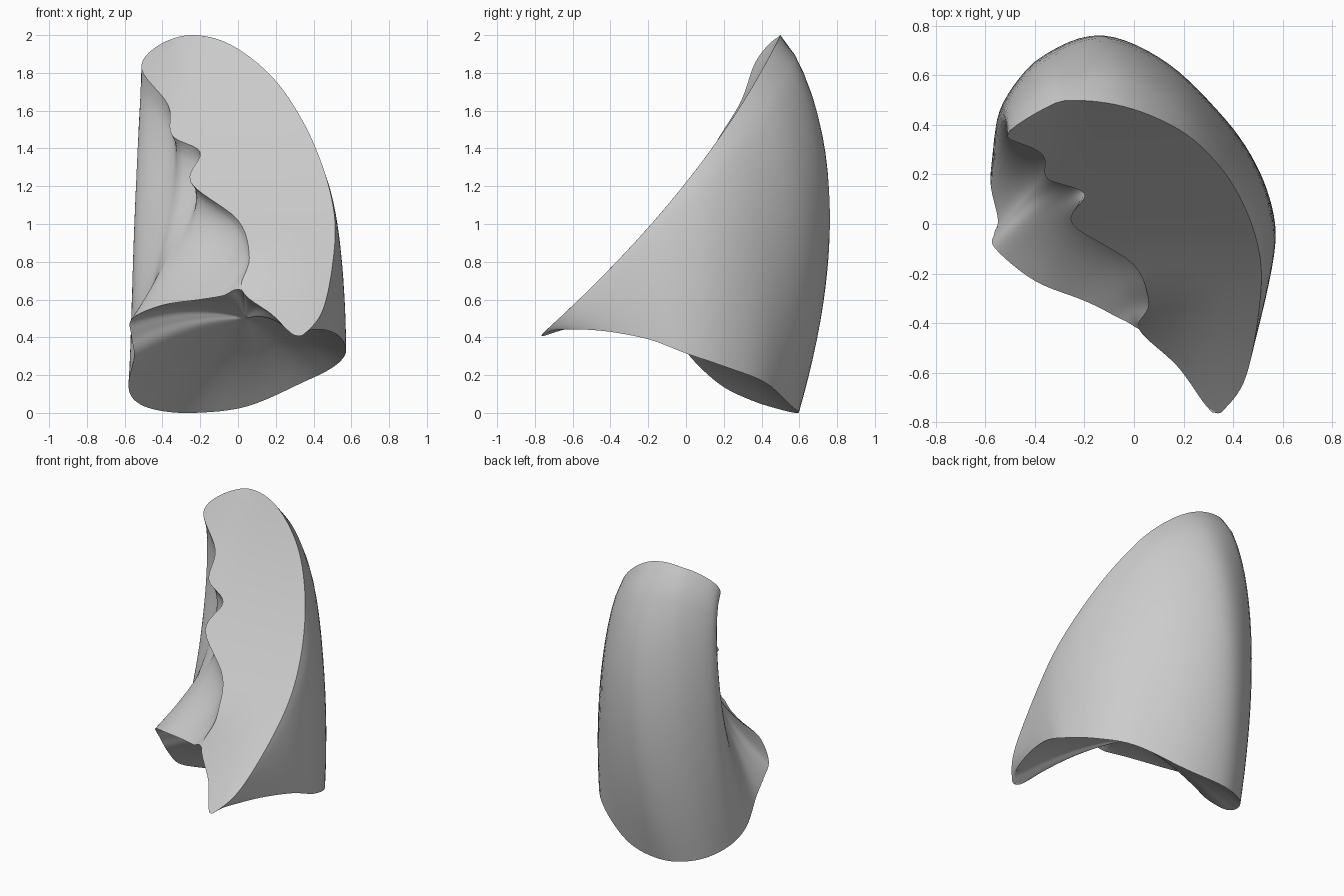
import bpy
import bmesh
from mathutils import Vector

if "Cube" in bpy.data.objects:
    bpy.data.objects.remove(bpy.data.objects["Cube"], do_unlink=True)

STEPS = 6       # spline samples between control points
ROWS = 20       # rows down the outer wall
RINGS = 12      # rings in the hollow base
BASE_CENTRE = Vector((0.04, 0.0, 0.33))
HOLLOW = 0.17   # extra height of the domed hollow

# Edge of the slanted face as (x, z), from the front tip around the outside
face_edge = [
    (0.30, 0.41), (0.375, 0.44), (0.455, 0.56), (0.505, 0.82), (0.51, 1.05),
    (0.45, 1.3), (0.34, 1.55), (0.18, 1.78), (-0.04, 1.95), (-0.25, 2.0),
    (-0.43, 1.94), (-0.51, 1.82), (-0.37, 1.63), (-0.35, 1.47), (-0.2, 1.38),
    (-0.25, 1.22), (0.0, 1.02), (0.06, 0.82), (0.02, 0.65), (0.18, 0.52),
]
# Lower rim, point for point below the face edge
base_rim = [
    (0.30, -0.76, 0.41), (0.39, -0.68, 0.44), (0.48, -0.45, 0.435),
    (0.55, -0.2, 0.39), (0.57, 0.0, 0.315), (0.5, 0.22, 0.24),
    (0.34, 0.42, 0.16), (0.05, 0.56, 0.035), (-0.23, 0.595, 0.0),
    (-0.43, 0.51, 0.015), (-0.545, 0.35, 0.065), (-0.58, 0.18, 0.15),
    (-0.55, 0.02, 0.3), (-0.565, -0.04, 0.41), (-0.56, -0.1, 0.5),
    (-0.4, -0.23, 0.57), (-0.2, -0.31, 0.6), (-0.08, -0.37, 0.62),
    (0.02, -0.43, 0.65), (0.18, -0.6, 0.52),
]
# Sideways swell of the wall halfway down, by control point
swell = {
    3: (0.01, 0), 4: (0.02, 0), 5: (0.04, 0.03), 6: (0.03, 0.09),
    7: (0.02, 0.185), 8: (0, 0.235), 9: (-0.03, 0.18), 10: (-0.04, 0.11),
    11: (0.01, 0.1), 12: (0.06, 0.08), 13: (0.1, 0.09), 14: (0.08, 0.09),
    15: (0.08, 0.12), 16: (0.02, 0.08), 17: (0, 0.03),
}


def face_depth(x, z):
    """Depth y of the gently bowed slanted face."""
    d = z - 1.22
    lower_inner = 1.1 * max(0, 0.35 - x) * max(0, 0.9 - z)
    upper_inner = 0.5 * max(0, -0.3 - x) * max(0, z - 1.3)
    return 0.793 * d - 0.196 * d * d + lower_inner - upper_inner


def smooth_loop(points):
    """Closed Catmull-Rom curve through the points."""
    pts = [Vector(p) for p in points]
    n = len(pts)
    loop = []
    for i in range(n):
        a, b, c, d = (pts[(i + k) % n] for k in (-1, 0, 1, 2))
        for s in range(STEPS):
            t = s / STEPS
            loop.append(0.5 * (2 * b + (c - a) * t
                               + (2 * a - 5 * b + 4 * c - d) * t ** 2
                               + (3 * b - a - 3 * c + d) * t ** 3))
    return loop


def bridge(bm, upper, lower):
    n = len(upper)
    for i in range(n):
        j = (i + 1) % n
        bm.faces.new((upper[i], lower[i], lower[j], upper[j]))


def slice_faces(bm, faces, point, normal):
    """Cut the faces along a plane and return all resulting faces."""
    geom = set(faces)
    for f in faces:
        geom.update(f.edges)
        geom.update(f.verts)
    cut = bmesh.ops.bisect_plane(bm, geom=list(geom), dist=0.0001,
                                 plane_co=point, plane_no=normal)
    new = {f for f in cut["geom"] if isinstance(f, bmesh.types.BMFace)}
    return list(new | {f for f in faces if f.is_valid})


n = len(face_edge)
top = [Vector((p.x, face_depth(p.x, p.z), p.z))
       for p in smooth_loop([(x, 0, z) for x, z in face_edge])]
rim = smooth_loop(base_rim)
bulge = smooth_loop([(*swell.get(i, (0, 0)), 0) for i in range(n)])

# Where the slanted face runs straight into the base, both edges are one
for i in range((n - 2) * STEPS, n * STEPS):
    rim[i] = top[i].copy()
rim[0] = top[0].copy()

bm = bmesh.new()

# Outer wall, lofted from the slanted face down to the rim, fullest high up
rows = []
for r in range(ROWS + 1):
    s = r / ROWS
    q = s ** 0.75
    rows.append([bm.verts.new(a.lerp(b, s) + w * 4 * q * (1 - q))
                 for a, b, w in zip(top, rim, bulge)])
for upper, lower in zip(rows, rows[1:]):
    bridge(bm, upper, lower)

# Hollow domed base
previous = rows[-1]
for r in range(1, RINGS):
    k = 1 - r / RINGS
    lift = Vector((0, 0, HOLLOW * (1 - k * k)))
    ring = [bm.verts.new(BASE_CENTRE.lerp(p, k) + lift) for p in rim]
    bridge(bm, previous, ring)
    previous = ring
centre = bm.verts.new(BASE_CENTRE + Vector((0, 0, HOLLOW)))
for i, v in enumerate(previous):
    bm.faces.new((v, centre, previous[(i + 1) % len(previous)]))

# Slanted face: cut flat into a grid, then bowed into place
for v in rows[0]:
    v.co.y = 0
cap = [bm.faces.new(rows[0])]
for i in range(1, 16):
    cap = slice_faces(bm, cap, (0, 0, 0.413 + 0.1 * i), (0, 0, 1))
for i in range(10):
    cap = slice_faces(bm, cap, (0.1 * i - 0.447, 0, 0), (1, 0, 0))
for v in {v for f in cap for v in f.verts}:
    v.co.y = face_depth(v.co.x, v.co.z)

bmesh.ops.remove_doubles(bm, verts=bm.verts[:], dist=0.0005)
bmesh.ops.recalc_face_normals(bm, faces=bm.faces[:])

mesh = bpy.data.meshes.new("lung_lobe")
bm.to_mesh(mesh)
bm.free()
lobe = bpy.data.objects.new("lung_lobe", mesh)
bpy.context.collection.objects.link(lobe)

# Plain grey material
grey = bpy.data.materials.new("plain_grey")
grey.use_nodes = True
colour = (0.6, 0.6, 0.6, 1)
grey.diffuse_color = colour
grey.node_tree.nodes["Principled BSDF"].inputs["Base Color"].default_value = colour
mesh.materials.append(grey)

bpy.ops.object.select_all(action="DESELECT")
lobe.select_set(True)
bpy.context.view_layer.objects.active = lobe
bpy.ops.object.shade_smooth_by_angle(angle=0.7)
